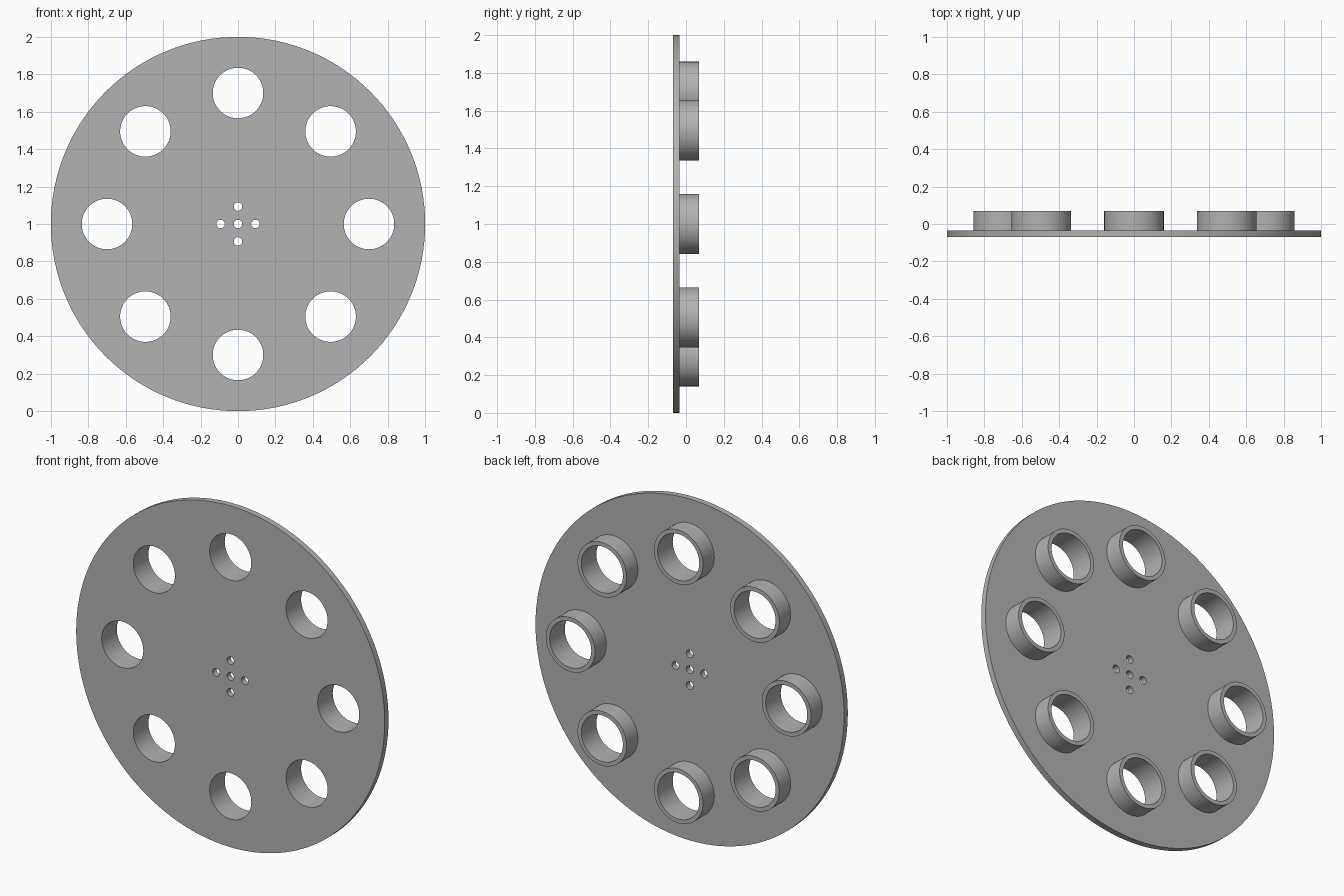
import bpy, bmesh
from math import sin, cos, pi
from mathutils import Matrix

cube = bpy.data.objects.get("Cube")
if cube:
    bpy.data.objects.remove(cube, do_unlink=True)

grey = bpy.data.materials.new("plain_grey")
grey.use_nodes = True
colour = (0.45, 0.45, 0.45, 1)
grey.diffuse_color = colour
grey.node_tree.nodes["Principled BSDF"].inputs["Base Color"].default_value = colour

PLATE_FRONT, PLATE_BACK, RING_BACK = -0.07, -0.035, 0.07
HOLE_R, RING_R, PITCH_R = 0.135, 0.159, 0.7


def pierced_plate(name, circles, y0, y1):
    """Extrude nested circles (x, z, radius, sides) along y; inner ones are holes."""
    curve = bpy.data.curves.new(name + "_outline", 'CURVE')
    curve.dimensions = '2D'
    curve.fill_mode = 'BOTH'
    curve.extrude = (y1 - y0) / 2
    for x, z, r, n in circles:
        spline = curve.splines.new('POLY')
        spline.points.add(n - 1)
        spline.use_cyclic_u = True
        for i, p in enumerate(spline.points):
            a = 2 * pi * i / n
            p.co = (x + r * cos(a), z + r * sin(a), 0, 1)
    helper = bpy.data.objects.new(name + "_outline", curve)
    bpy.context.collection.objects.link(helper)
    bpy.context.view_layer.update()
    graph = bpy.context.evaluated_depsgraph_get()
    mesh = bpy.data.meshes.new_from_object(helper.evaluated_get(graph))
    bpy.data.objects.remove(helper, do_unlink=True)
    bpy.data.curves.remove(curve)

    # Weld caps to walls and stand the plate upright
    bm = bmesh.new()
    bm.from_mesh(mesh)
    bmesh.ops.remove_doubles(bm, verts=bm.verts, dist=1e-5)
    bm.transform(Matrix.Translation((0, (y0 + y1) / 2, 1)) @ Matrix.Rotation(pi / 2, 4, 'X'))
    bmesh.ops.recalc_face_normals(bm, faces=bm.faces)
    bm.to_mesh(mesh)
    bm.free()
    mesh.materials.clear()
    mesh.materials.append(grey)
    obj = bpy.data.objects.new(name, mesh)
    bpy.context.collection.objects.link(obj)
    bpy.ops.object.select_all(action='DESELECT')
    obj.select_set(True)
    bpy.context.view_layer.objects.active = obj
    bpy.ops.object.shade_smooth_by_angle(angle=pi / 6)
    return obj


def around(count, radius):
    return [(radius * cos(2 * pi * i / count), radius * sin(2 * pi * i / count))
            for i in range(count)]


# Disc with eight large holes and a cross of five small ones
large = [(x, z, HOLE_R, 64) for x, z in around(8, PITCH_R)]
small = [(x, z, 0.0225, 24) for x, z in [(0, 0)] + around(4, 0.093)]
pierced_plate("disc", [(0, 0, 1, 128)] + large + small, PLATE_FRONT, PLATE_BACK)

# Collar behind each large hole
for i, (x, z) in enumerate(around(8, PITCH_R)):
    pierced_plate(f"collar_{i + 1}", [(x, z, RING_R, 64), (x, z, HOLE_R, 64)],
                  PLATE_BACK, RING_BACK)
